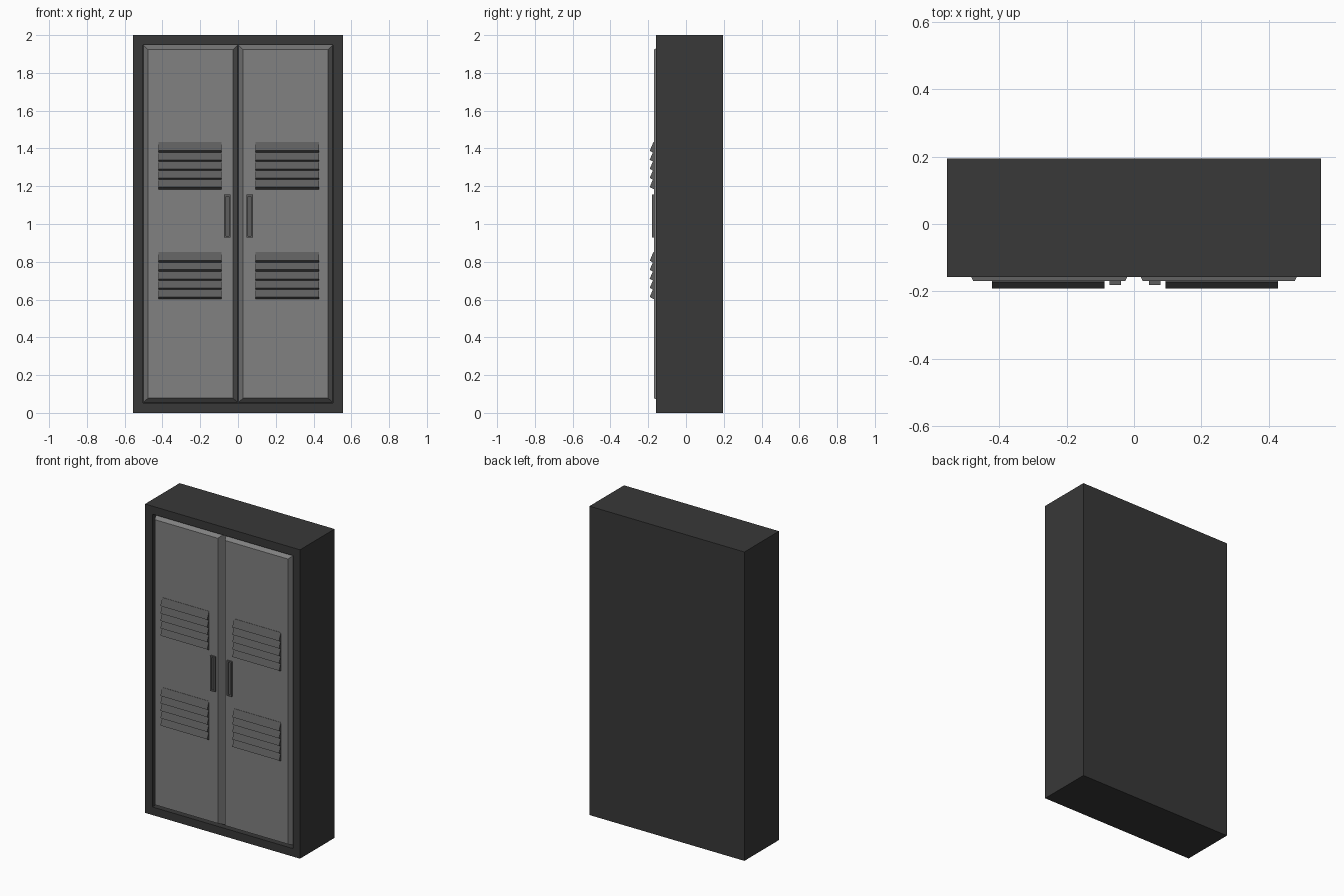
import bpy, bmesh

if "Cube" in bpy.data.objects:
    bpy.data.objects.remove(bpy.data.objects["Cube"])

def material(name, v):
    m = bpy.data.materials.new(name)
    m.diffuse_color = (v, v, v, 1)
    m.use_nodes = True
    m.node_tree.nodes["Principled BSDF"].inputs["Base Color"].default_value = m.diffuse_color
    return m

DARK = material("dark_grey", 0.04)
MID = material("mid_grey", 0.22)
SLAT = material("slat_grey", 0.11)

def finish(name, bm, mat):
    bmesh.ops.recalc_face_normals(bm, faces=bm.faces[:])
    me = bpy.data.meshes.new(name)
    bm.to_mesh(me)
    bm.free()
    me.materials.append(mat)
    ob = bpy.data.objects.new(name, me)
    bpy.context.collection.objects.link(ob)
    return ob

def box(bm, x0, x1, y0, y1, z0, z1):
    """Add a box and return its front (-y) face."""
    vs = bmesh.ops.create_cube(bm, size=1)["verts"]
    for v in vs:
        v.co.x = x1 if v.co.x > 0 else x0
        v.co.y = y1 if v.co.y > 0 else y0
        v.co.z = z1 if v.co.z > 0 else z0
    bm.normal_update()
    return min(vs[0].link_faces[:] + [f for v in vs for f in v.link_faces],
               key=lambda f: f.calc_center_median().y)

def recess(bm, face, rim, depth):
    """Inset the face and sink it straight back."""
    bmesh.ops.inset_individual(bm, faces=[face], thickness=rim, use_even_offset=True)
    new = bmesh.ops.extrude_discrete_faces(bm, faces=[face])["faces"][0]
    bmesh.ops.translate(bm, verts=new.verts[:], vec=(0, depth, 0))

# Cabinet body with a recessed front
bm = bmesh.new()
front = box(bm, -0.555, 0.555, -0.158, 0.195, 0, 2)
recess(bm, front, 0.052, 0.04)
finish("cabinet_body", bm, DARK)

CX = 0.003  # mirror line of the door fittings
for side, s in (("left", -1), ("right", 1)):
    # Door panel with chamfered edges
    bm = bmesh.new()
    a, b = sorted((0, s * 0.503))
    front = box(bm, a, b, -0.13, -0.115, 0.053, 1.949)
    for v in front.verts:
        v.co.y = -0.17
        v.co.x += 0.026 if v.co.x == a or abs(v.co.x - a) < 1e-4 else -0.026
        v.co.z += 0.025 if v.co.z < 1 else -0.025
    finish(side + "_door", bm, MID)

    # Louvre vents: tilted slats in two groups
    for group, top in (("upper", 1.435), ("lower", 0.853)):
        bm = bmesh.new()
        a, b = CX + s * 0.09, CX + s * 0.425
        for i in range(5):
            z = top - i * 0.048
            profile = [(-0.16, z), (-0.172, z), (-0.192, z - 0.047), (-0.16, z - 0.065)]
            f = bm.faces.new([bm.verts.new((a, y, h)) for y, h in profile])
            ext = bmesh.ops.extrude_face_region(bm, geom=[f], use_keep_orig=True)["geom"]
            bmesh.ops.translate(bm, vec=(b - a, 0, 0),
                                verts=[g for g in ext if isinstance(g, bmesh.types.BMVert)])
        finish(f"{side}_{group}_vent", bm, SLAT)

    # Recessed pull handle
    bm = bmesh.new()
    a, b = sorted((CX + s * 0.042, CX + s * 0.076))
    front = box(bm, a, b, -0.181, -0.165, 0.928, 1.155)
    recess(bm, front, 0.009, 0.008)
    finish(side + "_handle", bm, SLAT)
